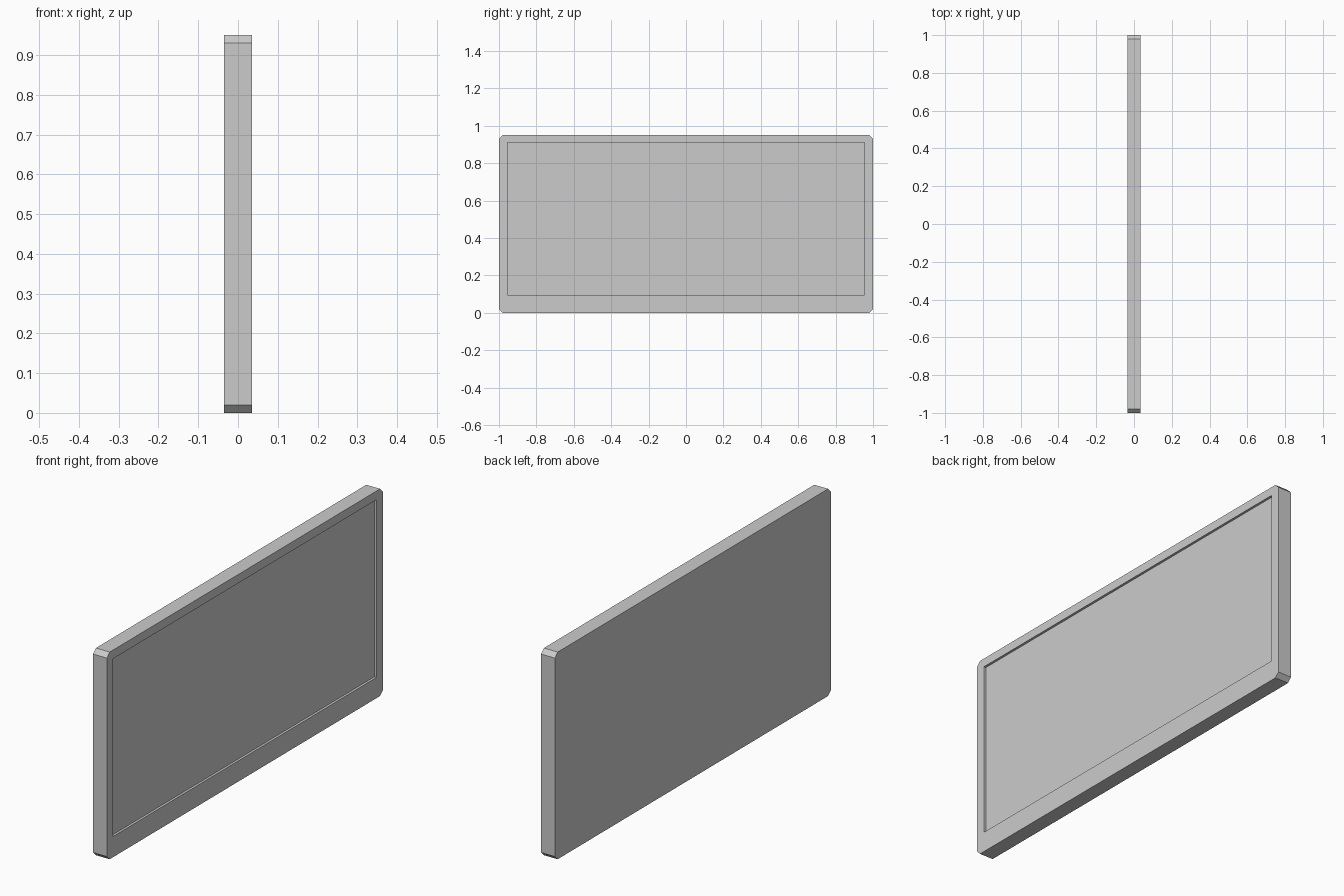
import bpy, bmesh

if "Cube" in bpy.data.objects:
    bpy.data.objects.remove(bpy.data.objects["Cube"])

HALF_T, DEPTH, CH = 0.035, 0.011, 0.02   # half thickness, recess depth, corner chamfer
Y, TOP = 1.0, 0.95                       # outer size
IY, IZ0, IZ1 = 0.955, 0.095, 0.91        # screen opening


def finish(name, bm):
    bmesh.ops.recalc_face_normals(bm, faces=bm.faces)
    mesh = bpy.data.meshes.new(name)
    bm.to_mesh(mesh)
    bm.free()
    obj = bpy.data.objects.new(name, mesh)
    bpy.context.collection.objects.link(obj)
    return obj


def ring(bm, x, points):
    return [bm.verts.new((x, y, z)) for y, z in points]


def bridge(bm, a, b):
    n = len(a)
    for i in range(n):
        j = (i + 1) % n
        bm.faces.new((a[i], a[j], b[j], b[i]))


outer = [(-Y, CH), (-Y + CH, 0), (Y - CH, 0), (Y, CH),
         (Y, TOP - CH), (Y - CH, TOP), (-Y + CH, TOP), (-Y, TOP - CH)]
inner = [(-IY, IZ0), (IY, IZ0), (IY, IZ1), (-IY, IZ1)]

# display panel: chamfered casing, bezel and recessed screen in one shell
bm = bmesh.new()
back = ring(bm, -HALF_T, outer)
front = ring(bm, HALF_T, outer)
rim = ring(bm, HALF_T, inner)
screen = ring(bm, HALF_T - DEPTH, inner)
bm.faces.new(back)
bridge(bm, back, front)
# bezel: a triangle at each corner and a quad along each side
for i in range(4):
    a, b, c = front[2 * i], front[2 * i + 1], front[(2 * i + 2) % 8]
    bm.faces.new((a, b, rim[i]))
    bm.faces.new((b, c, rim[(i + 1) % 4], rim[i]))
bridge(bm, rim, screen)
bm.faces.new(screen)
finish("display_panel", bm)
